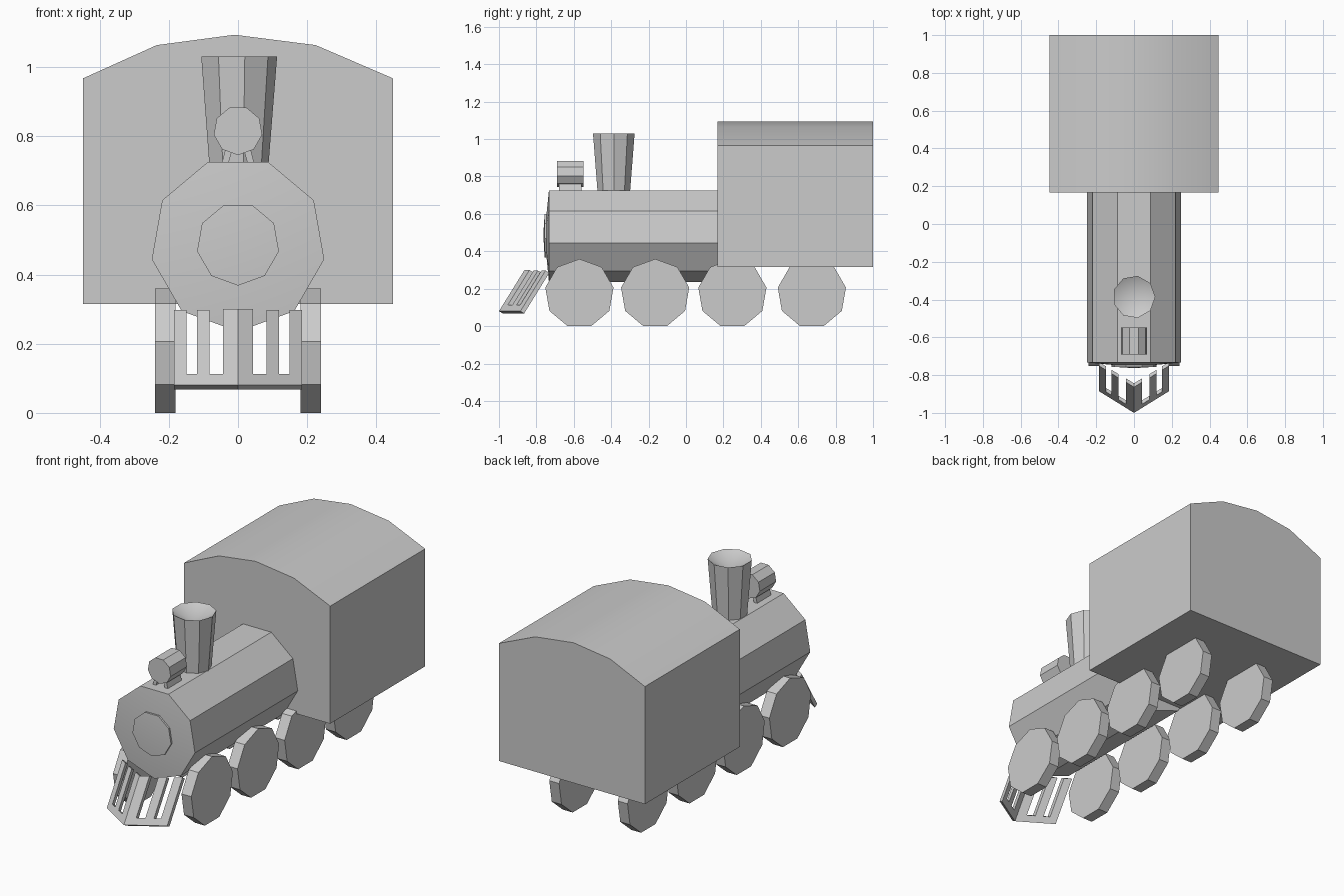
import bpy, bmesh
from math import cos, sin, radians

if "Cube" in bpy.data.objects:
    bpy.data.objects.remove(bpy.data.objects["Cube"])

N = 9  # all round parts are nine-sided


def loft(name, rings):
    """Solid skinned through a list of vertex loops; one-point loops make a tip."""
    bm = bmesh.new()
    loops = [[bm.verts.new(p) for p in ring] for ring in rings]
    for a, b in zip(loops, loops[1:]):
        n = max(len(a), len(b))
        for i in range(n):
            j = (i + 1) % n
            if len(b) == 1:
                bm.faces.new((a[i], a[j], b[0]))
            elif len(a) == 1:
                bm.faces.new((a[0], b[j], b[i]))
            else:
                bm.faces.new((a[i], a[j], b[j], b[i]))
    for end in (loops[0], loops[-1]):
        if len(end) > 1:
            bm.faces.new(end)
    bmesh.ops.recalc_face_normals(bm, faces=bm.faces)
    mesh = bpy.data.meshes.new(name)
    bm.to_mesh(mesh)
    bm.free()
    ob = bpy.data.objects.new(name, mesh)
    bpy.context.collection.objects.link(ob)
    bpy.ops.object.select_all(action='DESELECT')
    ob.select_set(True)
    bpy.context.view_layer.objects.active = ob
    bpy.ops.object.shade_smooth_by_angle(angle=radians(28))
    return ob


def circle(r, start):
    return [(r * cos(radians(start + 360 * i / N)), r * sin(radians(start + 360 * i / N)))
            for i in range(N)]


def ring_y(r, y, z):
    """Nine-sided loop facing forward, one corner pointing down."""
    return [(u, y, z + v) for u, v in circle(r, -90)]


def ring_z(r, y, z):
    return [(u, y + v, z) for u, v in circle(r, -80)]


def ring_x(r, x, y, z):
    return [(x, y + u, z + v) for u, v in circle(r, 90)]


def extrude_y(name, profile, y0, y1):
    return loft(name, [[(x, y, z) for x, z in profile] for y in (y0, y1)])


# Cab with arched roof
extrude_y("cab", [(-.448, .315), (.448, .315), (.448, .967), (.225, 1.063),
                  (-.01, 1.093), (-.235, 1.063), (-.448, .967)], .168, 1.0)

# Boiler with shallow domed front, and the round door on it
BZ = .488
loft("boiler", [ring_y(.253, .17, BZ), ring_y(.253, -.733, BZ), [(0, -.757, BZ)]])
loft("boiler_door", [ring_y(.12, -.735, BZ), ring_y(.12, -.756, BZ), [(0, -.763, BZ)]])

# Flared chimney with a shallow bowl in the top
loft("chimney", [ring_z(.086, -.386, .69), ring_z(.113, -.386, 1.03), [(0, -.386, .97)]])

# Headlamp and its splayed feet
loft("headlamp", [ring_y(.071, -.547, .816), ring_y(.071, -.69, .816)])
for s in (-1, 1):
    extrude_y("headlamp_foot", [(s * .047, .72), (s * .028, .72), (s * .014, .77), (s * .035, .77)],
              -.68, -.558)

# Wheels
for y in (-.57, -.165, .248, .673):
    for s in (-1, 1):
        loft("wheel", [ring_x(.185, s * .18, y, .174), ring_x(.185, s * .24, y, .174)])


# Cowcatcher: V-shaped slanted comb made of a bottom rail and upright bars
def slat(name, xs, z0, z1):
    rings = []
    for x in xs:
        def front(z):
            return -1 + .62 * abs(x) + (z - .08) * .62
        f0, f1 = front(z0), front(z1)
        rings.append([(x, f0, z0), (x, f1, z1),
                      (x, f1 + .02, z1 - .012), (x, f0 + .02, z0 - .012)])
    loft(name, rings)


slat("cowcatcher_rail", (-.185, 0, .185), .08, .112)
slat("cowcatcher_centre_bar", (-.043, 0, .043), .112, .3)
for s in (-1, 1):
    for a, b in ((.082, .119), (.149, .185)):
        slat("cowcatcher_bar", (s * a, s * b), .112, .297)
